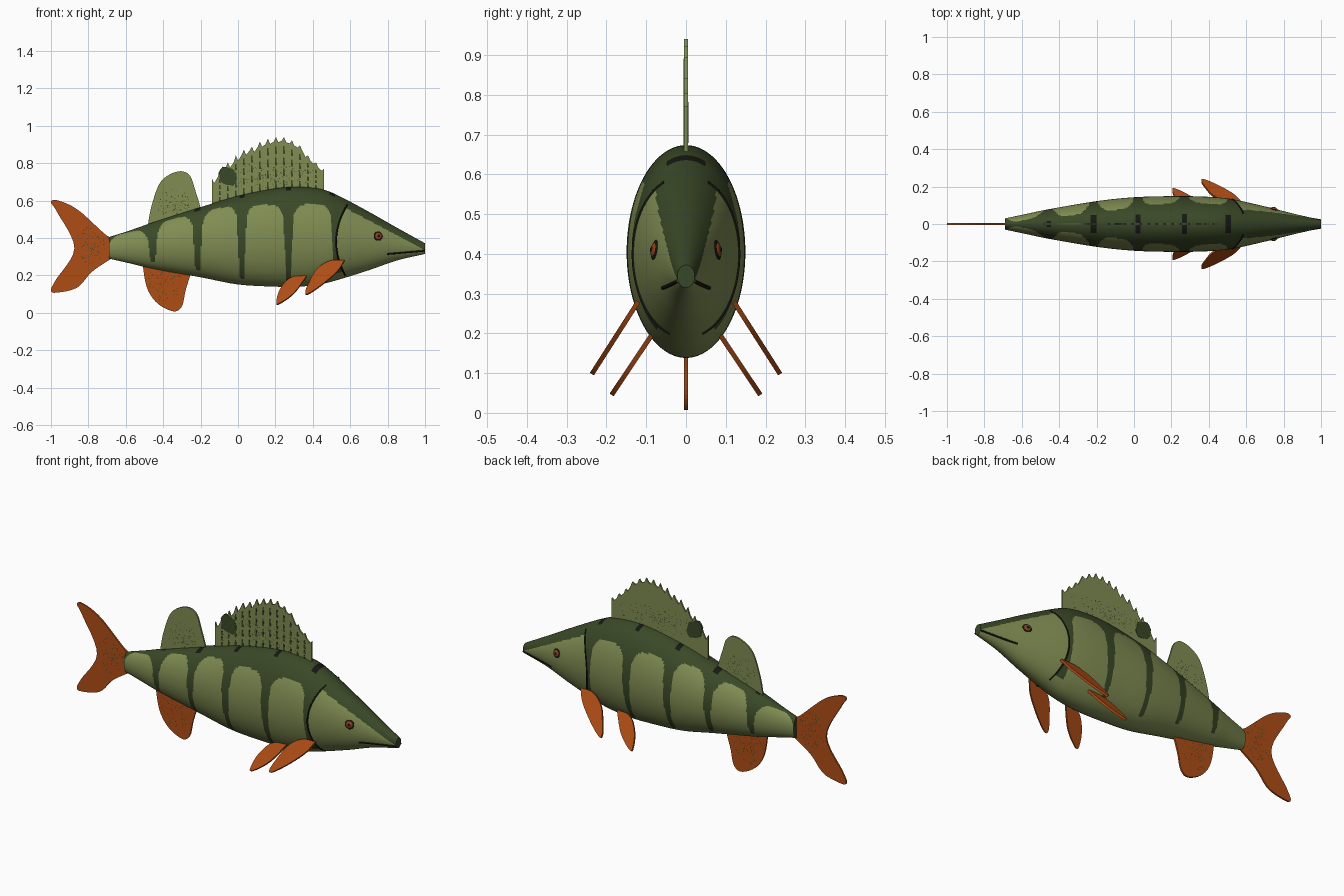
import bpy, bmesh, math, random
from mathutils import Vector

random.seed(4)
cube = bpy.data.objects.get("Cube")
if cube:
    bpy.data.objects.remove(cube, do_unlink=True)


def material(name, rgb):
    mat = bpy.data.materials.new(name)
    mat.use_nodes = True
    mat.diffuse_color = (*rgb, 1)
    mat.node_tree.nodes["Principled BSDF"].inputs["Base Color"].default_value = (*rgb, 1)
    return mat


BACK = material("dark green back", (.042, .065, .02))
SIDE = material("light green side", (.215, .265, .085))
ORANGE = material("fin orange", (.43, .075, .008))
BLACK = material("black marking", (.008, .009, .006))
IRIS = material("iris red", (.3, .05, .01))


def smooth(points, steps):
    """Catmull-Rom curve through points of any dimension."""
    p = [Vector(q) for q in points]
    p = [2 * p[0] - p[1]] + p + [2 * p[-1] - p[-2]]
    out = []
    for a, b, c, d in zip(p, p[1:], p[2:], p[3:]):
        for i in range(steps):
            t = i / steps
            out.append(b + (c - a) * (t / 2) + (2 * a - 5 * b + 4 * c - d) * (t * t / 2)
                       + (3 * b - a - 3 * c + d) * (t ** 3 / 2))
    return out + [p[-2]]


def add_mesh(name, bm, mats):
    mesh = bpy.data.meshes.new(name)
    bm.to_mesh(mesh)
    bm.free()
    for mat in mats:
        mesh.materials.append(mat)
    obj = bpy.data.objects.new(name, mesh)
    bpy.context.scene.collection.objects.link(obj)
    return obj


# Body stations: x, top, bottom, half width
STATIONS = smooth([
    (-.69, .405, .29, .03), (-.58, .44, .265, .053), (-.45, .485, .235, .08),
    (-.2, .565, .19, .122), (0, .625, .152, .143), (.2, .665, .14, .149),
    (.33, .673, .14, .148), (.45, .66, .155, .142), (.54, .625, .178, .13),
    (.7, .54, .228, .094), (.85, .455, .28, .056), (1, .372, .315, .022)], 30)


def station(x):
    for a, b in zip(STATIONS, STATIONS[1:]):
        if x <= b[0]:
            return a.lerp(b, (x - a[0]) / (b[0] - a[0]))
    return STATIONS[-1]


def surface(x, z, side):
    """Point on the flank at the given x and z."""
    _, top, low, half = station(x)
    v = (2 * z - top - low) / (top - low)
    return Vector((x, side * half * math.sqrt(max(0, 1 - v * v)), z))


# Body pattern: pale panels between dark bars
BARS = (-.455, -.215, .02, .27)
PANELS = [(-.72, -.455, .43), (-.455, -.215, .505), (-.215, .02, .56),
          (.02, .27, .578), (.27, .525, .58)]


def gill_x(z):
    return .525 + 1.5 * (z - .38) ** 2


def pattern(c, low):
    x, y, z = c
    for bar in BARS + (.505,):
        reach = .05 if bar > -.3 else .015
        if abs(x - bar) < .014 and abs(y) < reach and z > .45:
            return 2
    if x > gill_x(z):
        return 1 if z < .555 - .53 * (x - .585) else 0
    if z < low + .035:
        return 1
    for x0, x1, top in PANELS:
        if x0 <= x < x1:
            mid = (x0 + x1) / 2
            bar_half = .009 + .022 * (z - low) / (top - low)
            u = abs(x - mid) / ((x1 - x0) / 2 - bar_half)
            slope = .22 * (x - mid) if mid < 0 else 0
            return 1 if u < 1 and z < top + slope - .06 * u ** 5 else 0
    return 0


def make_body():
    bm = bmesh.new()
    count = 120
    rings = []
    for x, top, low, half in STATIONS:
        ring = []
        for i in range(count):
            a = math.tau * i / count
            ring.append(bm.verts.new((x, half * math.sin(a),
                                      (top + low) / 2 + (top - low) / 2 * math.cos(a))))
        rings.append(ring)
    for st, r, s in zip(STATIONS, rings, rings[1:]):
        for i in range(count):
            j = (i + 1) % count
            f = bm.faces.new((r[i], r[j], s[j], s[i]))
            f.smooth = True
            f.material_index = pattern(f.calc_center_median(), st[2])
    bm.faces.new(rings[0])
    bm.faces.new(rings[-1])
    bmesh.ops.recalc_face_normals(bm, faces=bm.faces)
    add_mesh("body", bm, (BACK, SIDE, BLACK))


make_body()


def plate(name, outline, mat, thick=.009, depth=lambda z: 0):
    """Thin fin from an x-z outline; depth gives y from z."""
    bm = bmesh.new()
    bm.faces.new([bm.verts.new((x, depth(z), z)) for x, z in outline])
    obj = add_mesh(name, bm, (mat,))
    mod = obj.modifiers.new("thickness", "SOLIDIFY")
    mod.thickness = thick
    mod.offset = 0
    return obj


# Single fins
plate("tail_fin", smooth([
    (-.67, .405), (-.71, .42), (-.855, .55), (-.96, .6), (-1, .592), (-.965, .535), (-.875, .345),
    (-.975, .175), (-1, .12), (-.97, .108), (-.86, .135), (-.78, .22), (-.67, .295)], 6), ORANGE)
plate("anal_fin", smooth([
    (-.5, .3), (-.508, .25), (-.485, .13), (-.43, .05), (-.345, .008),
    (-.3, .035), (-.28, .12), (-.25, .22), (-.24, .28)], 6), ORANGE)
plate("rear_dorsal_fin", smooth([
    (-.48, .43), (-.48, .48), (-.46, .58), (-.42, .69), (-.365, .74), (-.3, .757),
    (-.255, .73), (-.23, .66), (-.2, .56), (-.2, .52)], 6), SIDE)

# Spiny dorsal fin with toothed upper edge
CREST = smooth([(-.14, .72), (-.04, .815), (.05, .88), (.2, .94), (.3, .915), (.4, .82), (.46, .77)], 8)


def crest(x):
    return min(CREST, key=lambda p: abs(p[0] - x))[1]


SPINES = 14
spine_x = [-.14 + .6 * i / SPINES for i in range(SPINES + 1)]
edge = [(-.14, .55)]
for x in spine_x:
    edge.append((x, crest(x)))
    if x < spine_x[-1]:
        edge.append((x + .012, crest(x) - .028))
        edge.append((x + .03, crest(x + .03) - .022))
plate("spiny_dorsal_fin", edge + [(.46, .6)], SIDE)

# Dark rays, broken into dashes, on the right face of the fin
for x in spine_x[1:-1]:
    base, tip = station(x)[1], crest(x) - .03
    for k in range(4):
        lo = base + (tip - base) * k / 4
        hi = lo + (tip - base) * .17
        plate("fin_ray", [(x - .006, lo), (x + .006, lo), (x + .002, hi), (x - .004, hi)],
              BACK, .002, lambda z: -.005)

# Blotch near the rear of the spiny fin
blotch = []
for i in range(18):
    a, r = math.tau * i / 18, random.uniform(.8, 1.1)
    blotch.append((-.055 + .05 * r * math.cos(a), .73 + .055 * r * math.sin(a)))
plate("fin_blotch", blotch, BACK, .0125)


# Fine dark speckles near the fin roots
def speckles(name, cx, cz, rx, rz, count):
    bm = bmesh.new()
    for side in (-1, 1):
        for _ in range(count):
            a, r, s = random.uniform(0, math.tau), random.random() ** .7, random.uniform(.002, .004)
            x, z = cx + rx * r * math.cos(a), cz + rz * r * math.sin(a)
            bm.faces.new([bm.verts.new((x + dx * s, side * .0055, z + dz * s))
                          for dx, dz in ((1, 0), (0, 1), (-1, 0), (0, -1))])
    add_mesh(name, bm, (BACK,))


speckles("tail_speckles", -.79, .36, .08, .1, 90)
speckles("anal_speckles", -.39, .17, .09, .11, 100)
speckles("rear_dorsal_speckles", -.34, .58, .1, .08, 90)
speckles("spiny_dorsal_speckles", .16, .73, .27, .07, 160)

# Paired fins, gill line, mouth and eyes
PECTORAL = [(.57, .28), (.49, .275), (.42, .23), (.375, .15), (.36, .11),
            (.375, .1), (.45, .15), (.53, .22), (.57, .28)]
PELVIC = [(.37, .2), (.28, .185), (.225, .125), (.205, .06), (.22, .048), (.3, .105), (.37, .2)]


def surface_line(name, points, radius):
    curve = bpy.data.curves.new(name, "CURVE")
    curve.dimensions = "3D"
    curve.bevel_depth = radius
    spline = curve.splines.new("POLY")
    spline.points.add(len(points) - 1)
    for p, co in zip(spline.points, points):
        p.co = (*co, 1)
    curve.materials.append(BLACK)
    bpy.context.scene.collection.objects.link(bpy.data.objects.new(name, curve))


def eye_disc(name, place, normal, radius, thick, mat):
    bm = bmesh.new()
    bmesh.ops.create_uvsphere(bm, u_segments=24, v_segments=12, radius=1)
    for f in bm.faces:
        f.smooth = True
    obj = add_mesh(name, bm, (mat,))
    obj.location = place
    obj.scale = (radius, radius, thick)
    obj.rotation_mode = "QUATERNION"
    obj.rotation_quaternion = normal.to_track_quat("Z", "Y")


for side, tag in ((1, "back"), (-1, "front")):
    plate("pectoral_fin_" + tag, smooth(PECTORAL, 5)[:-1], ORANGE, .012,
          lambda z: side * (.12 + .64 * (.28 - z)))
    plate("pelvic_fin_" + tag, smooth(PELVIC, 5)[:-1], ORANGE, .012,
          lambda z: side * (.09 + .67 * (.19 - z)))
    heights = [.2 + .38 * i / 30 for i in range(31)]
    surface_line("gill_line_" + tag, [surface(gill_x(z), z, side) for z in heights], .004)
    steps = [i / 16 for i in range(17)]
    surface_line("mouth_" + tag, [surface(.795 + .205 * t, .314 + .018 * t, side) for t in steps], .0045)
    eye = surface(.75, .41, side)
    normal = (surface(.76, .41, side) - eye).cross(surface(.75, .42, side) - eye).normalized()
    if normal.y * side < 0:
        normal.negate()
    eye_disc("eye_rim_" + tag, eye, normal, .025, .005, BLACK)
    eye_disc("iris_" + tag, eye + normal * .001, normal, .019, .008, IRIS)
    eye_disc("pupil_" + tag, eye + normal * .003, normal, .01, .0085, BLACK)
